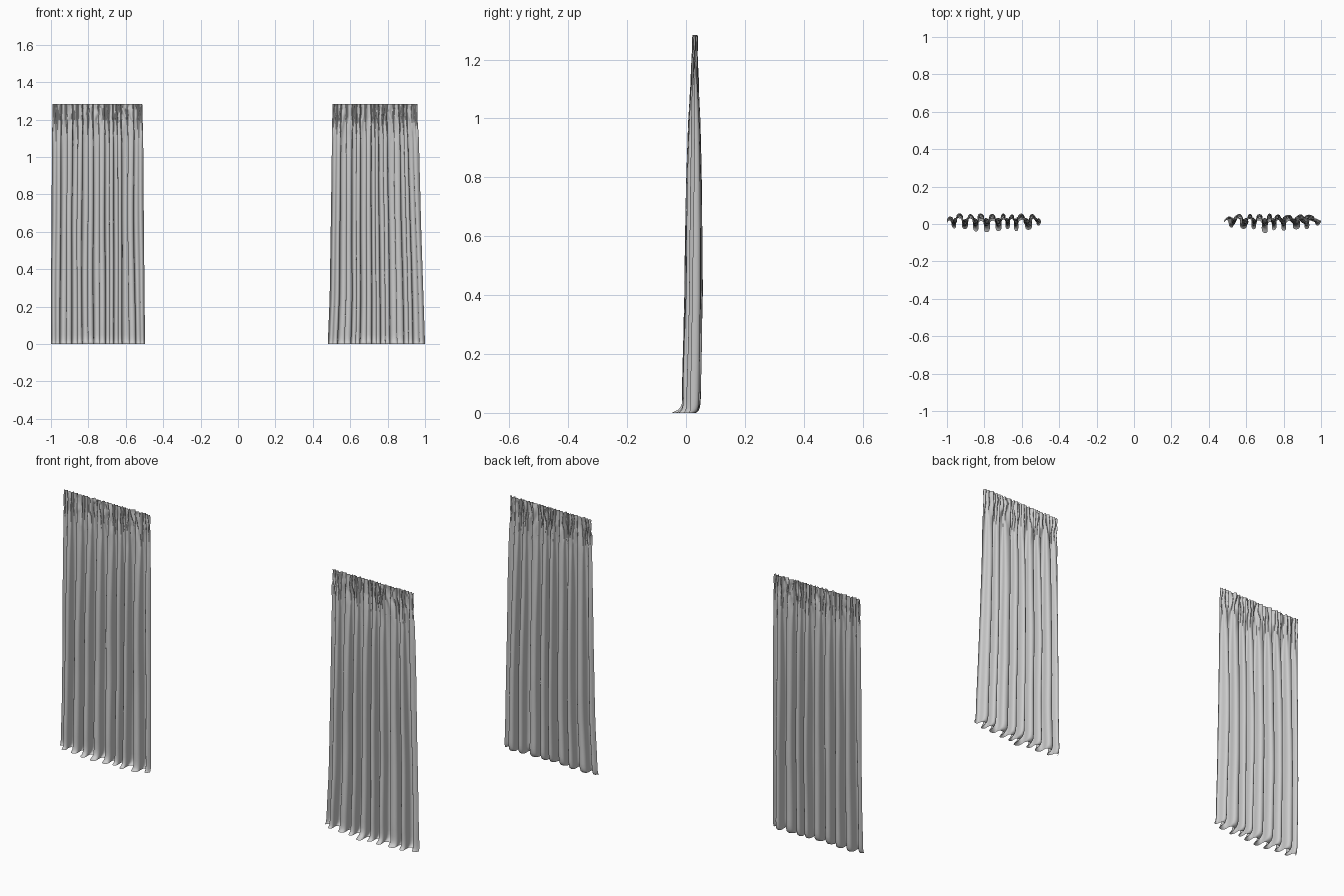
import bpy, bmesh, math, random
from mathutils import noise, Vector

if "Cube" in bpy.data.objects:
    bpy.data.objects.remove(bpy.data.objects["Cube"])

HEIGHT = 1.285
TAU = 2 * math.pi


def lerp_table(table, z):
    # piecewise-linear lookup, table sorted by rising z
    if z <= table[0][0]:
        return table[0][1]
    for (za, a), (zb, b) in zip(table, table[1:]):
        if z <= zb:
            return a + (b - a) * (z - za) / (zb - za)
    return table[-1][1]


# fold depth and mean y position by height
DEPTH = [(0, .033), (.1, .034), (.6, .031), (.8, .027), (1.0, .021),
         (1.15, .012), (1.21, .006), (1.25, .005), (1.285, .004)]
CENTRE = [(0, .018), (.1, .018), (.4, .025), (.8, .027), (1.0, .028), (1.285, .03)]

# rows: (height, forward spread of the hem on the floor)
ROWS = [(HEIGHT - .09 * i / 14, 0) for i in range(14)]
ROWS += [(1.195 - 1.145 * i / 36, 0) for i in range(37)]
ROWS += [(.03, .06), (.017, .2), (.009, .4), (.004, .7), (.001, 1.0)]


def curtain(name, left, right, folds, seed):
    rng = random.Random(seed)
    # uneven fold spacing and depth
    widths = [rng.uniform(.75, 1.25) for _ in range(folds)]
    total = sum(widths)
    depth = [rng.uniform(.75, 1.0) for _ in range(folds + 1)]
    kick = [rng.uniform(.4, 1.0) for _ in range(folds + 1)]
    starts = [sum(widths[:i]) / total for i in range(folds + 1)]
    per_fold = 26
    cols = folds * per_fold
    bm = bmesh.new()
    grid = []
    for z, spread in ROWS:
        x0, x1 = lerp_table(left, z), lerp_table(right, z)
        a, yc = lerp_table(DEPTH, z), lerp_table(CENTRE, z)
        head = min(1, max(0, (z - 1.08) / .13))       # 1 in the gathered heading
        band = math.exp(-((z - 1.205) / .012) ** 2) + math.exp(-((z - 1.27) / .008) ** 2)
        row = []
        for c in range(cols + 1):
            i = min(c // per_fold, folds - 1)
            f = c / per_fold - i
            u = starts[i] + f * (starts[i + 1] - starts[i])
            phi = TAU * f
            edge = min(1, 10 * min(u, 1 - u))
            d = depth[i] + (depth[i + 1] - depth[i]) * f
            k = kick[i] + (kick[i + 1] - kick[i]) * f
            # soft folds drift slowly with height
            drift = noise.noise(Vector((u * 5, z * 1.6, seed))) * .7
            p = phi + drift
            lam = (starts[i + 1] - starts[i]) * (x1 - x0)
            x = x0 + u * (x1 - x0) - lam / (2 * TAU) * 1.2 * math.sin(2 * p) * edge * (1 - .5 * head)
            y = yc + a * d * math.sin(p) * (.35 + .65 * edge)
            y += .003 * noise.noise(Vector((u * 14, z * 3, seed + 9)))
            # tight crumpled gathers at the top
            y += head * .005 * math.sin(3 * phi + 4 * noise.noise(Vector((u * 12, z * 14, seed))))
            y += band * .003 * noise.noise(Vector((u * 60, z * 20, seed)))
            # hem spreading forward on the floor
            y -= spread * k * .042 * (.3 + .7 * math.sin(math.pi * u))
            x = max(min(x0, x1), min(max(x0, x1), x))
            zz = z + (.004 * noise.noise(Vector((u * 20, seed, 0))) if .002 < z < .02 else 0)
            row.append(bm.verts.new((x, y, max(0, zz - .001))))
        grid.append(row)
    for ra, rb in zip(grid, grid[1:]):
        for c in range(cols):
            bm.faces.new((ra[c], rb[c], rb[c + 1], ra[c + 1]))
    me = bpy.data.meshes.new(name)
    bm.to_mesh(me)
    bm.free()
    me.shade_smooth()
    ob = bpy.data.objects.new(name, me)
    bpy.context.collection.objects.link(ob)
    return ob


# left panel hangs nearly straight, right panel flares outwards
curtain("left_curtain",
        [(0, -1.0), (.6, -.998), (1.285, -.992)],
        [(0, -.497), (.6, -.503), (1.1, -.507), (1.285, -.512)], 9, 3)
curtain("right_curtain",
        [(0, .48), (.25, .49), (.7, .497), (1.285, .505)],
        [(0, 1.0), (.6, .98), (1.1, .967), (1.2, .96), (1.285, .96)], 9, 8)
